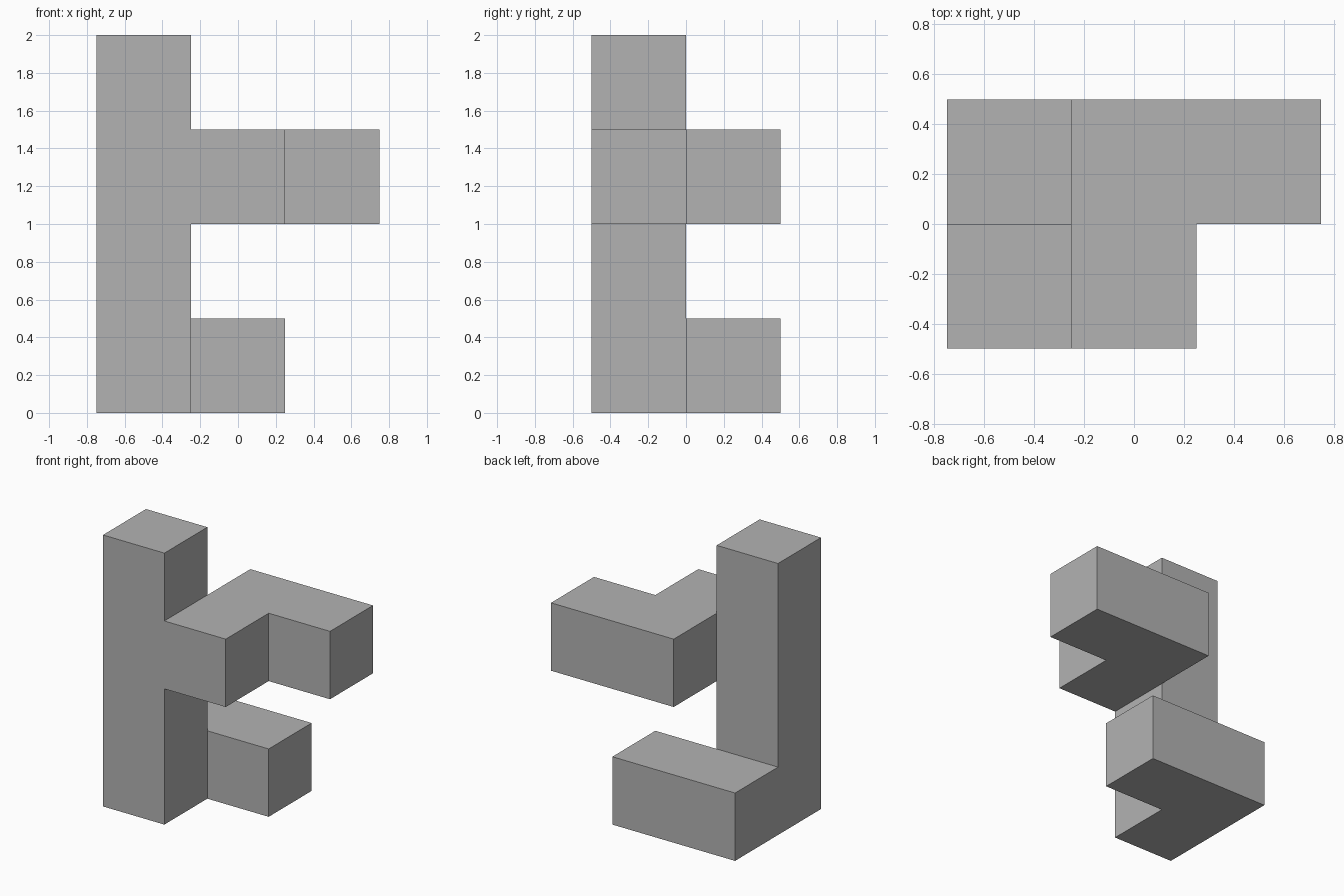
import bpy
import bmesh
from math import radians
from mathutils import Vector

if "Cube" in bpy.data.objects:
    bpy.data.objects.remove(bpy.data.objects["Cube"], do_unlink=True)

UNIT = 0.5
ORIGIN = Vector((-0.75, -0.5, 0))

# Plain grey
grey = bpy.data.materials.new("grey")
grey.use_nodes = True
grey.diffuse_color = (0.45, 0.45, 0.45, 1)
grey.node_tree.nodes["Principled BSDF"].inputs["Base Color"].default_value = grey.diffuse_color

# Unit blocks of each part, as (x, y, z) grid cells
column = [(0, 0, z) for z in range(4)]
upper_arm = [(1, 0, 2), (1, 1, 2), (2, 1, 2)]
foot = [(0, 1, 0), (1, 1, 0)]
cells = set(column + upper_arm + foot)


def add_side(bm, cell, axis, sign):
    """Add the outer square of a cell that faces along the signed axis."""
    normal, u = Vector(), Vector()
    normal[axis] = sign
    u[(axis + 1) % 3] = 1
    v = normal.cross(u)
    middle = Vector(cell) + Vector((0.5, 0.5, 0.5)) + normal / 2
    corners = [middle + (a * u + b * v) / 2
               for a, b in ((-1, -1), (1, -1), (1, 1), (-1, 1))]
    bm.faces.new([bm.verts.new(ORIGIN + c * UNIT) for c in corners])


# One closed skin around all blocks, with flat regions merged
bm = bmesh.new()
for cell in sorted(cells):
    for axis in range(3):
        for sign in (-1, 1):
            neighbour = list(cell)
            neighbour[axis] += sign
            if tuple(neighbour) not in cells:
                add_side(bm, cell, axis, sign)
bmesh.ops.remove_doubles(bm, verts=bm.verts, dist=0.001)
bmesh.ops.dissolve_limit(bm, angle_limit=radians(1), verts=bm.verts, edges=bm.edges)
bmesh.ops.recalc_face_normals(bm, faces=bm.faces)

mesh = bpy.data.meshes.new("branching_block")
bm.to_mesh(mesh)
bm.free()
mesh.materials.append(grey)
block = bpy.data.objects.new("branching_block", mesh)
bpy.context.collection.objects.link(block)
